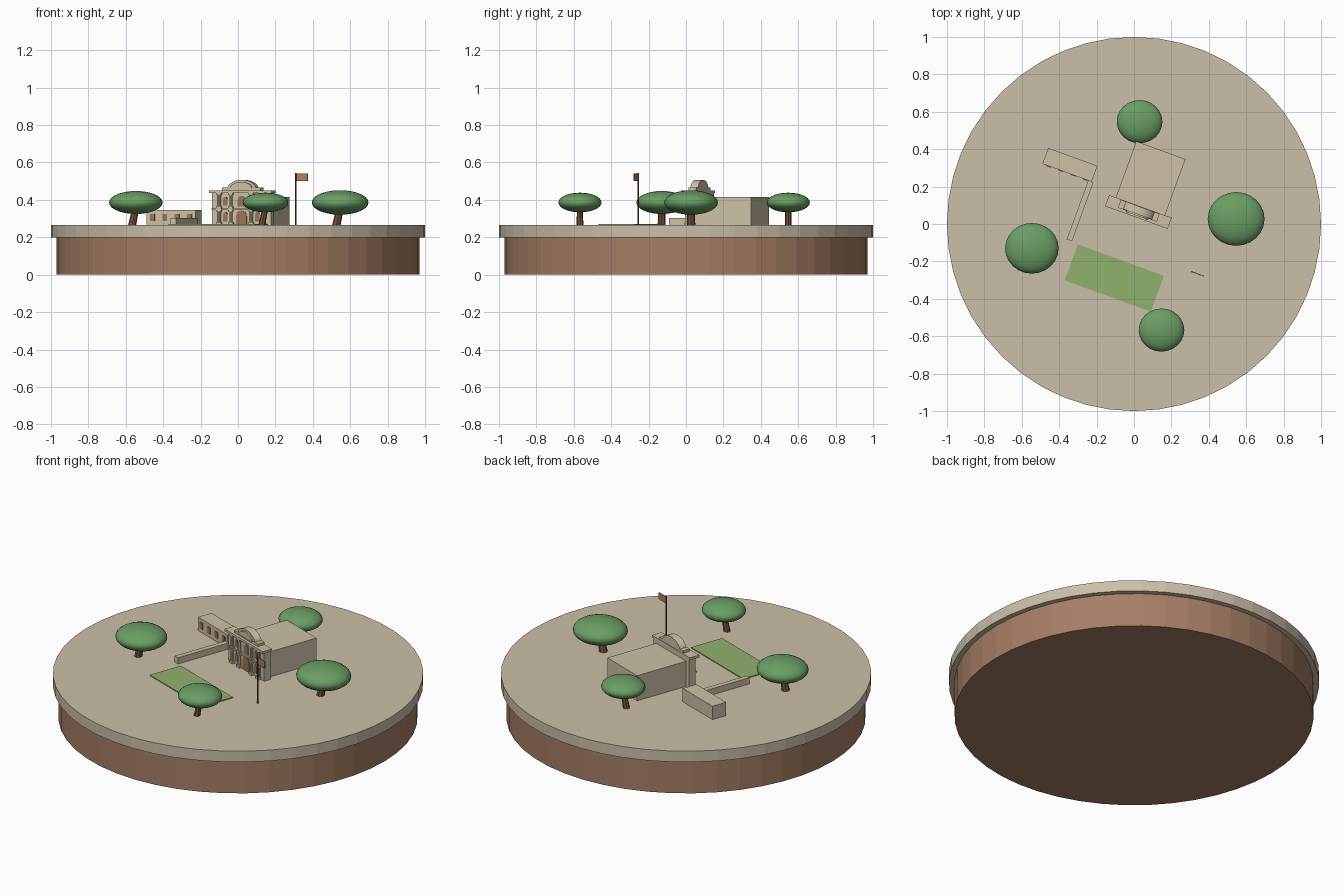
import bpy, bmesh, math
from mathutils import Matrix, Vector

cube = bpy.data.objects.get("Cube")
if cube:
    bpy.data.objects.remove(cube, do_unlink=True)


def material(name, *rgb):
    lin = [(c / 255 / 12.92) if c < 11 else ((c / 255 + 0.055) / 1.055) ** 2.4 for c in rgb]
    m = bpy.data.materials.new(name)
    m.use_nodes = True
    m.diffuse_color = (*lin, 1)
    m.node_tree.nodes["Principled BSDF"].inputs["Base Color"].default_value = (*lin, 1)
    return m


SAND = material("sand", 203, 191, 168)
SOIL = material("soil", 166, 126, 101)
STONE = material("limestone", 205, 193, 166)
LEAF = material("leaf green", 106, 158, 100)
LAWN = material("lawn green", 145, 177, 110)
TRUNK = material("trunk brown", 122, 84, 62)
WOOD = material("door wood", 158, 116, 86)
POLE = material("pole brown", 92, 68, 54)
FLAG = material("flag tan", 176, 126, 96)

GROUND = 0.265
TURN = Matrix.Rotation(math.radians(-20), 4, "Z")  # the whole site is turned
PLAIN = Matrix.Identity(4)


def finish(name, bm, mat, frame):
    bmesh.ops.recalc_face_normals(bm, faces=bm.faces)
    mesh = bpy.data.meshes.new(name)
    bm.to_mesh(mesh)
    bm.free()
    mesh.materials.append(mat)
    obj = bpy.data.objects.new(name, mesh)
    bpy.context.collection.objects.link(obj)
    obj.matrix_world = frame
    return obj


def box(name, mat, x, y, z):
    """Box from (min, max) pairs in the turned site frame."""
    bm = bmesh.new()
    bmesh.ops.create_cube(bm, size=1)
    for v in bm.verts:
        v.co = [lo + (c + 0.5) * (hi - lo) for c, (lo, hi) in zip(v.co, (x, y, z))]
    return finish(name, bm, mat, TURN)


def cylinder(name, mat, start, end, r1, r2, sides, frame=PLAIN):
    """Cylinder or cone between two points, caps kept level."""
    a, b = Vector(start), Vector(end)
    bm = bmesh.new()
    bmesh.ops.create_cone(bm, cap_ends=True, segments=sides, radius1=r1, radius2=r2, depth=1)
    for v in bm.verts:
        v.co = a.lerp(b, v.co.z + 0.5) + Vector((v.co.x, v.co.y, 0))
    return finish(name, bm, mat, frame)


def extrude_profile(name, mat, points, y0, y1):
    """Outline in x and z, pushed from y0 to y1."""
    bm = bmesh.new()
    face = bm.faces.new([bm.verts.new((x, y0, z)) for x, z in points])
    moved = bmesh.ops.extrude_face_region(bm, geom=[face])["geom"]
    bmesh.ops.translate(bm, verts=[g for g in moved if isinstance(g, bmesh.types.BMVert)],
                        vec=(0, y1 - y0, 0))
    return finish(name, bm, mat, TURN)


def arch(cx, half, base, rise, steps=14):
    return [(cx + half * math.cos(math.pi * i / steps), base + rise * math.sin(math.pi * i / steps))
            for i in range(steps + 1)]


def arched_panel(name, cx, half, z0, z1, y):
    points = [(cx - half, z0), (cx + half, z0)] + arch(cx, half, z1 - half, half, 8)
    extrude_profile(name, WOOD, points, y - 0.004, y + 0.002)


# Round base
cylinder("soil_base", SOIL, (0, 0, 0), (0, 0, 0.2), 0.97, 0.97, 48)
cylinder("sand_plaza", SAND, (0, 0, 0.2), (0, 0, GROUND), 1, 1, 48)
box("lawn", LAWN, (-0.245, 0.245), (-0.41, -0.205), (GROUND, GROUND + 0.005))

# Main hall and facade
box("hall", STONE, (-0.14, 0.14), (0.09, 0.42), (GROUND, 0.415))
box("facade_wall", STONE, (-0.168, 0.168), (0.055, 0.098), (GROUND, 0.438))
box("facade_cornice", STONE, (-0.178, 0.178), (0.037, 0.1), (0.436, 0.45))
box("facade_ledge", STONE, (-0.168, 0.168), (0.046, 0.06), (0.346, 0.354))

# Curved parapet with shoulders
box("parapet_base", STONE, (-0.11, 0.11), (0.053, 0.098), (0.45, 0.465))
extrude_profile("parapet_arch", STONE, arch(0, 0.083, 0.455, 0.052), 0.055, 0.098)
extrude_profile("parapet_arch_lip", STONE, arch(0, 0.062, 0.46, 0.036), 0.047, 0.056)

# Paired columns, in two tiers
for side in (-1, 1):
    for offset in (0.058, 0.125):
        x = side * offset
        box("column_plinth", STONE, (x - 0.014, x + 0.014), (0.039, 0.058), (GROUND, 0.28))
        for z0, z1 in ((0.28, 0.34), (0.36, 0.428)):
            cylinder("column", STONE, (x, 0.049, z0), (x, 0.049, z1), 0.009, 0.009, 10, TURN)
        for z in (0.338, 0.354, 0.426):
            box("column_block", STONE, (x - 0.013, x + 0.013), (0.039, 0.058), (z, z + 0.01))
    # Niches between the columns
    for z0, z1 in ((0.285, 0.335), (0.37, 0.415)):
        arched_panel("niche", side * 0.0915, 0.012, z0, z1, 0.055)

arched_panel("front_door", 0, 0.03, GROUND, 0.343, 0.055)
arched_panel("upper_window", 0, 0.02, 0.364, 0.42, 0.055)

# Side wing with windows, and low wall
box("side_wing", STONE, (-0.57, -0.29), (0.135, 0.225), (GROUND, 0.345))
for i in range(4):
    x = -0.535 + i * 0.07
    box("wing_window", WOOD, (x - 0.013, x + 0.013), (0.131, 0.137), (0.287, 0.325))
box("low_wall", STONE, (-0.31, -0.28), (-0.2, 0.135), (GROUND, 0.302))

# Flagpole
cylinder("flagpole", POLE, (0.378, -0.134, GROUND), (0.378, -0.134, 0.543), 0.004, 0.004, 8, TURN)
box("flag", FLAG, (0.38, 0.446), (-0.136, -0.132), (0.5, 0.54))

# Trees: leaning trunk and flattened crown
for x, y, r in ((-0.546, -0.13, 0.143), (0.546, 0.027, 0.152), (0.03, 0.547, 0.122), (0.147, -0.567, 0.122)):
    cylinder("tree_trunk", TRUNK, (x - 0.02, y, GROUND), (x, y, 0.36), 0.15 * r, 0.13 * r, 8)
    bm = bmesh.new()
    bmesh.ops.create_uvsphere(bm, u_segments=24, v_segments=14, radius=1)
    for f in bm.faces:
        f.smooth = True
    place = Matrix.Translation((x, y, 0.386)) @ Matrix.Diagonal((r, r * 0.945, r * 0.43, 1))
    bmesh.ops.transform(bm, matrix=place, verts=bm.verts)
    finish("tree_crown", bm, LEAF, PLAIN)
